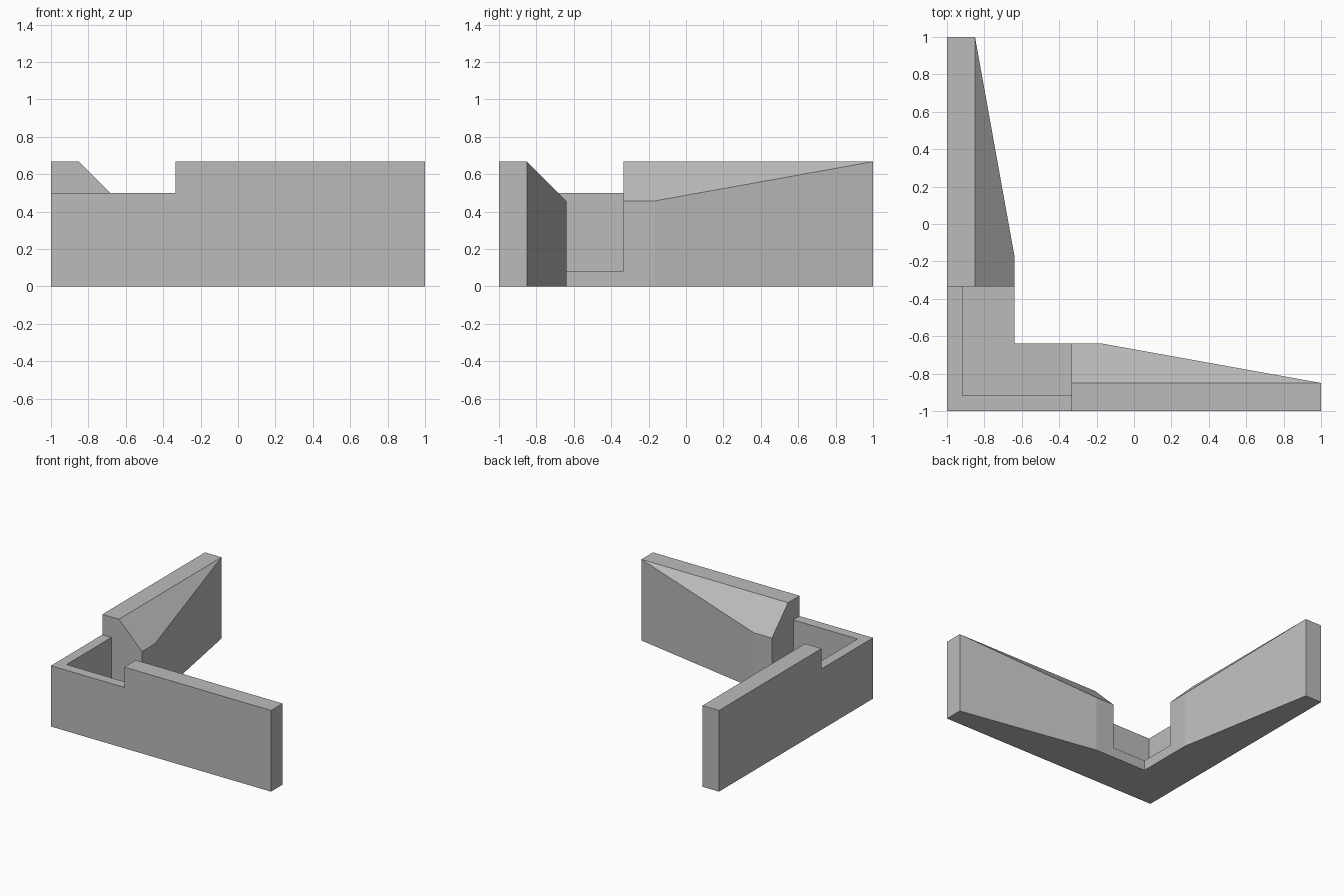
import bpy, bmesh
from mathutils import Vector

cube = bpy.data.objects.get("Cube")
if cube:
    bpy.data.objects.remove(cube, do_unlink=True)

HEIGHT = 0.667
INNER = -0.333    # where each arm meets the low corner
CORE = -0.64      # inner face of the thick arm root
RIM = -0.85       # inner edge of the arm's flat top

stone = bpy.data.materials.new("plain grey")
stone.use_nodes = True
grey = (0.5, 0.5, 0.5, 1)
stone.diffuse_color = grey
stone.node_tree.nodes["Principled BSDF"].inputs["Base Color"].default_value = grey


def prism(name, outline, direction):
    """Extrude a closed outline into a solid."""
    bm = bmesh.new()
    face = bm.faces.new([bm.verts.new(p) for p in outline])
    new = bmesh.ops.extrude_face_region(bm, geom=[face], use_keep_orig=True)["geom"]
    verts = [v for v in new if isinstance(v, bmesh.types.BMVert)]
    bmesh.ops.translate(bm, verts=verts, vec=Vector(direction))
    bmesh.ops.recalc_face_normals(bm, faces=bm.faces)
    mesh = bpy.data.meshes.new(name)
    bm.to_mesh(mesh)
    bm.free()
    mesh.materials.append(stone)
    obj = bpy.data.objects.new(name, mesh)
    bpy.context.collection.objects.link(obj)
    return obj


def swap(p):
    return (p[1], p[0], *p[2:])


def square(low, high, z):
    return [(low, low, z), (high, low, z), (high, high, z), (low, high, z)]


# L-shaped wall, symmetric across the diagonal
arm = [(-1, -1, 0), (1, -1, 0), (1, RIM, 0), (-0.167, CORE, 0), (CORE, CORE, 0)]
wall = prism("corner_wall", arm + [swap(p) for p in arm[3:0:-1]], (0, 0, HEIGHT))

# Lowered corner parapet, recessed corner floor, and sloped arm shoulders
slope = [(-0.5, RIM - 0.1, HEIGHT + 0.1), (-0.5, -0.5, HEIGHT + RIM + 0.5),
         (-0.5, -0.5, HEIGHT + 0.1)]
cutters = [
    prism("parapet_cutter", square(-1.1, INNER, 0.5), (0, 0, 1)),
    prism("floor_cutter", square(-0.917, INNER, 0.083), (0, 0, 1)),
    prism("front_slope_cutter", slope, (1.6, 0, 0)),
    prism("side_slope_cutter", [swap(p) for p in slope], (0, 1.6, 0)),
]
bpy.context.view_layer.objects.active = wall
for cutter in cutters:
    cutter.hide_render = True
    mod = wall.modifiers.new(cutter.name, "BOOLEAN")
    mod.operation = "DIFFERENCE"
    mod.solver = "EXACT"
    mod.object = cutter
    bpy.ops.object.modifier_apply(modifier=mod.name)
    bpy.data.objects.remove(cutter, do_unlink=True)
